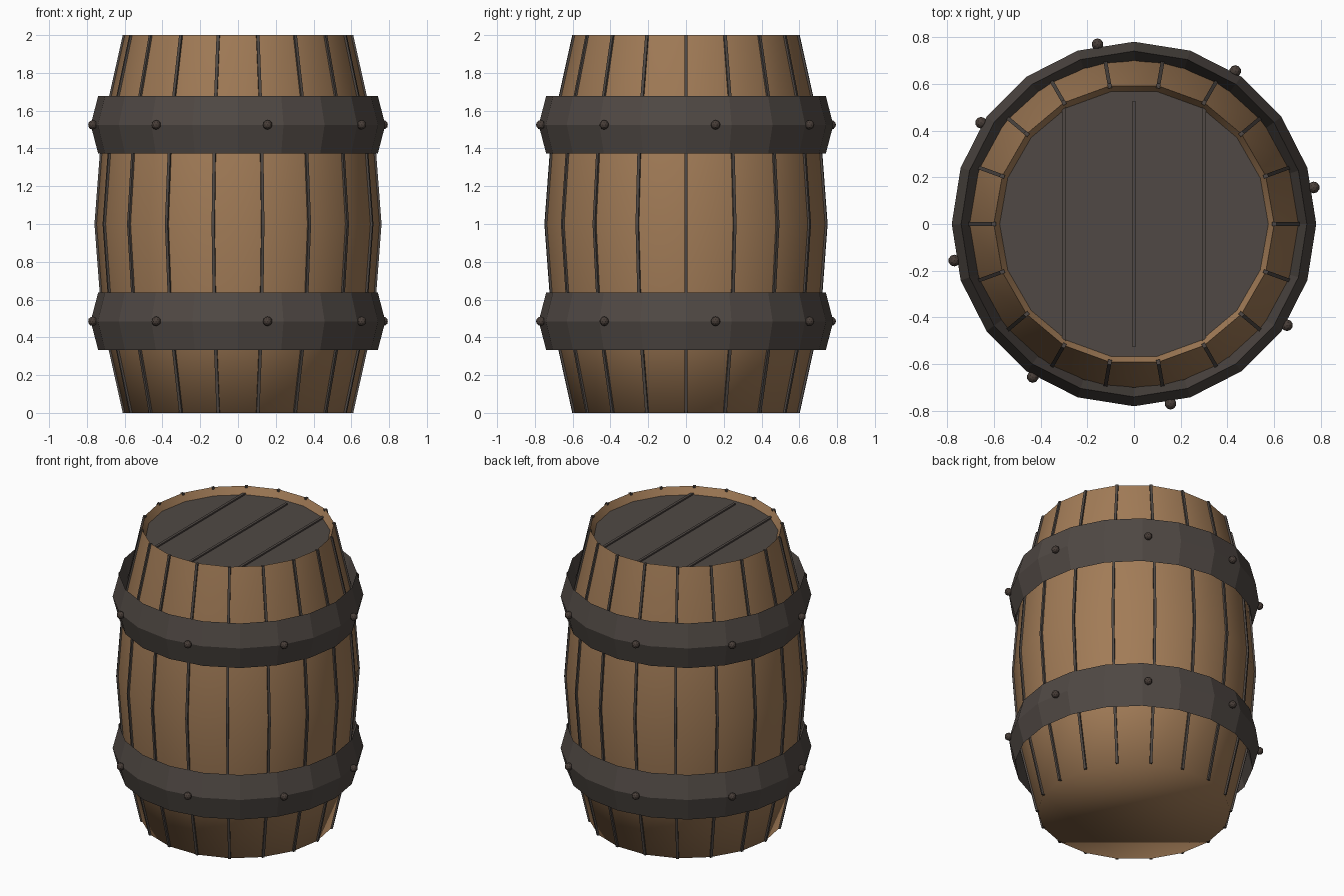
import bpy, bmesh, math
from mathutils import Vector

if "Cube" in bpy.data.objects:
    bpy.data.objects.remove(bpy.data.objects["Cube"])


def material(name, rgb):
    m = bpy.data.materials.new(name)
    m.diffuse_color = (*rgb, 1)
    m.use_nodes = True
    m.node_tree.nodes["Principled BSDF"].inputs["Base Color"].default_value = m.diffuse_color
    return m


WOOD = material("oak wood", (0.36, 0.20, 0.095))
METAL = material("dark metal", (0.08, 0.066, 0.058))
RIVET = material("rivet brown", (0.065, 0.048, 0.04))


def make(name, bm, *mats):
    me = bpy.data.meshes.new(name)
    bmesh.ops.recalc_face_normals(bm, faces=bm.faces)
    bm.to_mesh(me)
    bm.free()
    for m in mats:
        me.materials.append(m)
    ob = bpy.data.objects.new(name, me)
    bpy.context.collection.objects.link(ob)
    return ob


def lathe(bm, profile, sides, closed=False):
    """Rings of (radius, z) joined by quads; returns the rings."""
    rings = [[bm.verts.new((r * math.cos(math.tau * i / sides),
                            r * math.sin(math.tau * i / sides), z))
              for i in range(sides)] for r, z in profile]
    pairs = list(zip(rings, rings[1:]))
    if closed:
        pairs.append((rings[-1], rings[0]))
    for a, b in pairs:
        for i in range(sides):
            j = (i + 1) % sides
            bm.faces.new((a[i], a[j], b[j], b[i]))
    return rings


STAVES = 18
PROFILE = [(0.60, 0.0), (0.712, 0.5), (0.75, 1.0), (0.712, 1.5), (0.60, 2.0)]
LID_Z = 1.95

# Barrel body with sunken lid
bm = bmesh.new()
rings = lathe(bm, PROFILE + [(0.575, LID_Z)], STAVES)
bm.faces.new(rings[0][::-1])
lid = bm.faces.new(rings[-1])
lid.material_index = 1
for f in bm.faces:
    f.smooth = f is not lid
for ring in rings[-2:]:
    for i in range(STAVES):
        bm.edges.get((ring[i], ring[(i + 1) % STAVES])).smooth = False
make("barrel_body", bm, WOOD, METAL)

# Dark seams between the staves, following the bulge
bm = bmesh.new()
for k in range(STAVES):
    a = math.tau * k / STAVES
    out = Vector((math.cos(a), math.sin(a), 0))
    side = Vector((-math.sin(a), math.cos(a), 0)) * 0.008
    rows = []
    for r, z in PROFILE:
        up = Vector((0, 0, z))
        rows.append([bm.verts.new(out * (r + d) + side * s + up)
                     for d, s in ((-0.01, -1), (0.01, -1), (0.01, 1), (-0.01, 1))])
    for p, q in zip(rows, rows[1:]):
        for i in range(4):
            j = (i + 1) % 4
            bm.faces.new((p[i], p[j], q[j], q[i]))
    bm.faces.new(rows[0][::-1])
    bm.faces.new(rows[-1])
make("stave_seams", bm, METAL)

# Raised seams across the lid
bm = bmesh.new()
for x in (-0.3, 0, 0.3):
    box = bmesh.ops.create_cube(bm, size=1)["verts"]
    bmesh.ops.scale(bm, vec=(0.018, 1.05, 0.02), verts=box)
    bmesh.ops.translate(bm, vec=(x, 0, LID_Z), verts=box)
make("lid_seams", bm, METAL)

# Hoops with diamond section, each with eight rivets
for name, z in (("lower", 0.485), ("upper", 1.525)):
    bm = bmesh.new()
    lathe(bm, [(0.78, z), (0.74, z + 0.153), (0.70, z), (0.74, z - 0.153)], 20, True)
    make(name + "_hoop", bm, METAL)

    bm = bmesh.new()
    for k in range(8):
        a = math.radians(11.5 + 45 * k)
        ball = bmesh.ops.create_icosphere(bm, subdivisions=2, radius=0.025)["verts"]
        bmesh.ops.translate(bm, verts=ball,
                            vec=(0.785 * math.cos(a), 0.785 * math.sin(a), z))
    make(name + "_rivets", bm, RIVET)
